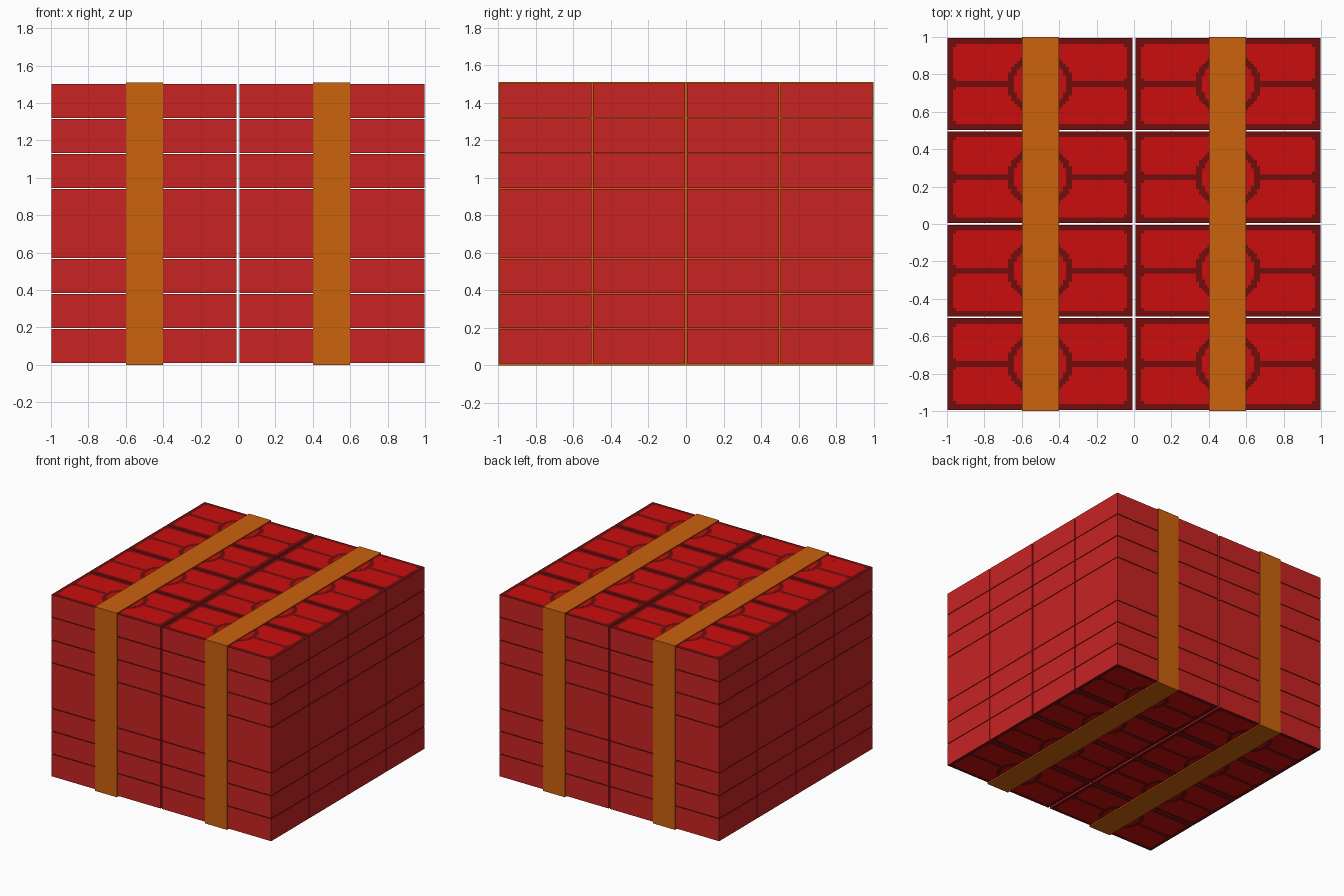
import bpy, math

if "Cube" in bpy.data.objects:
    bpy.data.objects.remove(bpy.data.objects["Cube"])

def material(name, rgb):
    m = bpy.data.materials.new(name)
    m.diffuse_color = (*rgb, 1)
    m.use_nodes = True
    m.node_tree.nodes["Principled BSDF"].inputs["Base Color"].default_value = m.diffuse_color
    return m

side_red = material("side red", (0.58, 0.017, 0.017))
panel_red = material("panel red", (0.60, 0.004, 0.004))
dark_red = material("dark red", (0.165, 0.004, 0.004))
orange = material("strap orange", (0.60, 0.122, 0.004))

BX, BY, BZ = 0.99, 0.49, 0.182      # brick size
NX, NY = 64, 32                     # stepped pattern cells on a brick cap

def cap_colour(i, j):
    """1 = bright panel, 2 = dark frame, centre line and ring."""
    a, b = min(i, NX - 1 - i), min(j, NY - 1 - j)
    r = math.hypot(i - (NX - 1) / 2, j - (NY - 1) / 2)
    if a < 2 or b < 2:
        return 2
    if r < 9:
        return 1
    if r < 11.2 or b == 15:
        return 2
    if a == 2 and b in (2, 14) or b == 2 and a == 2:
        return 2                    # softened panel corners
    return 1

def box_faces(verts, faces, sx, sy, z0, z1, caps=True):
    x, y, n = sx / 2, sy / 2, len(verts)
    verts += [(-x, -y, z0), (x, -y, z0), (x, y, z0), (-x, y, z0),
              (-x, -y, z1), (x, -y, z1), (x, y, z1), (-x, y, z1)]
    quads = [(0, 1, 5, 4), (1, 2, 6, 5), (2, 3, 7, 6), (3, 0, 4, 7)]
    if caps:
        quads += [(3, 2, 1, 0), (4, 5, 6, 7)]
    faces += [tuple(n + k for k in q) for q in quads]

# Brick mesh: plain sides, patterned caps built from merged runs of cells
verts, faces = [], []
box_faces(verts, faces, BX, BY, 0, BZ, caps=False)
mats = [0] * 4
rows = [[cap_colour(i, j) for i in range(NX)] for j in range(NY)]
j = 0
while j < NY:
    j2 = j + 1
    while j2 < NY and rows[j2] == rows[j]:
        j2 += 1
    i = 0
    while i < NX:
        i2 = i + 1
        while i2 < NX and rows[j][i2] == rows[j][i]:
            i2 += 1
        xa, xb = (i / NX - 0.5) * BX, (i2 / NX - 0.5) * BX
        ya, yb = (j / NY - 0.5) * BY, (j2 / NY - 0.5) * BY
        n = len(verts)
        verts += [(xa, ya, BZ), (xb, ya, BZ), (xb, yb, BZ), (xa, yb, BZ),
                  (xa, yb, 0), (xb, yb, 0), (xb, ya, 0), (xa, ya, 0)]
        faces += [(n, n + 1, n + 2, n + 3), (n + 4, n + 5, n + 6, n + 7)]
        mats += [rows[j][i]] * 2
        i = i2
    j = j2
brick_mesh = bpy.data.meshes.new("brick")
brick_mesh.from_pydata(verts, [], faces)
for m in (side_red, panel_red, dark_red):
    brick_mesh.materials.append(m)
brick_mesh.polygons.foreach_set("material_index", mats)
brick_mesh.update()

# Stack: 2 x 4 x 8 bricks with fine gaps; the fourth layer meets the fifth
for layer in range(8):
    for col in range(2):
        for row in range(4):
            ob = bpy.data.objects.new("brick", brick_mesh)
            ob.location = ((col - 0.5) * 1.005, (row - 1.5) * 0.499,
                           0.0105 + 0.187 * layer)
            if layer == 3:
                ob.scale.z = 1.07
            bpy.context.collection.objects.link(ob)

# Two straps, running through and slightly proud of the stack
verts, faces = [], []
box_faces(verts, faces, 0.2, 2.0, 0, 1.51)
strap_mesh = bpy.data.meshes.new("strap")
strap_mesh.from_pydata(verts, [], faces)
strap_mesh.materials.append(orange)
for x in (-0.5, 0.5):
    ob = bpy.data.objects.new("strap", strap_mesh)
    ob.location.x = x
    bpy.context.collection.objects.link(ob)
